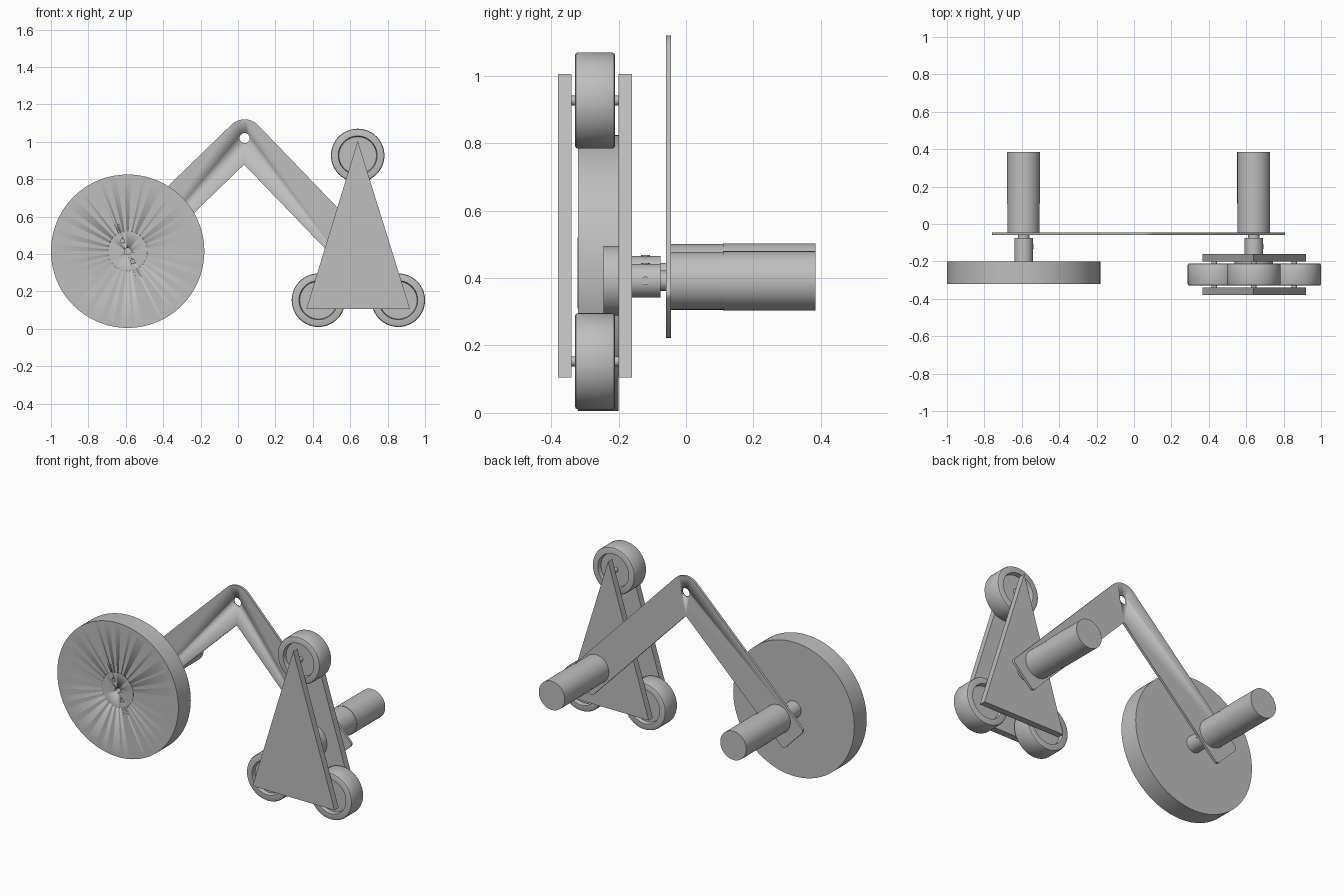
import bpy, bmesh
from math import cos, sin, pi, atan2, radians
from mathutils import Vector, Matrix

if "Cube" in bpy.data.objects:
    bpy.data.objects.remove(bpy.data.objects["Cube"], do_unlink=True)

grey = bpy.data.materials.new("plain_grey")
grey.use_nodes = True
grey.diffuse_color = (0.52, 0.52, 0.52, 1)
grey.node_tree.nodes["Principled BSDF"].inputs["Base Color"].default_value = (0.52, 0.52, 0.52, 1)


def finish(name, bm):
    bmesh.ops.recalc_face_normals(bm, faces=bm.faces)
    mesh = bpy.data.meshes.new(name)
    bm.to_mesh(mesh)
    bm.free()
    mesh.materials.append(grey)
    ob = bpy.data.objects.new(name, mesh)
    bpy.context.collection.objects.link(ob)
    bpy.ops.object.select_all(action='DESELECT')
    ob.select_set(True)
    bpy.context.view_layer.objects.active = ob
    bpy.ops.object.shade_smooth_by_angle(angle=radians(30))
    return ob


def lathe(name, profile, x, z, steps=64):
    """Revolve (radius, y) points about an axis along y through x, z."""
    bm = bmesh.new()
    verts = [bm.verts.new((r, y, 0)) for r, y in profile]
    edges = [bm.edges.new(pair) for pair in zip(verts, verts[1:])]
    bmesh.ops.spin(bm, geom=verts + edges, cent=(0, 0, 0), axis=(0, 1, 0),
                   angle=2 * pi, steps=steps)
    bmesh.ops.remove_doubles(bm, verts=bm.verts, dist=1e-5)
    bmesh.ops.translate(bm, verts=bm.verts, vec=(x, 0, z))
    return finish(name, bm)


def rod(name, x, z, r, y0, y1, steps=48):
    return lathe(name, [(0, y0), (r, y0), (r, y1), (0, y1)], x, z, steps)


def plate(name, outline, y0, y1):
    """Extrude an x, z outline along y."""
    bm = bmesh.new()
    face = bm.faces.new([bm.verts.new((x, y0, z)) for x, z in outline])
    ext = bmesh.ops.extrude_face_region(bm, geom=[face])
    moved = [g for g in ext["geom"] if isinstance(g, bmesh.types.BMVert)]
    bmesh.ops.translate(bm, verts=moved, vec=(0, y1 - y0, 0))
    return finish(name, bm)


def drill(target, x, z, r, y0, y1):
    cutter = rod("hole_cutter", x, z, r, y0, y1, 32)
    cutter.hide_render = True
    mod = target.modifiers.new("hole", 'BOOLEAN')
    mod.operation, mod.solver, mod.object = 'DIFFERENCE', 'EXACT', cutter
    bpy.context.view_layer.objects.active = target
    bpy.ops.object.modifier_apply(modifier=mod.name)
    bpy.data.objects.remove(cutter, do_unlink=True)


pivot = Vector((0.035, 1.02))
wheel_axis = Vector((-0.59, 0.415))
carrier_axis = Vector((0.64, 0.392))
HALF = 0.1

# Bent arm: two bars meeting in a rounded elbow
dl = (wheel_axis - pivot).normalized()
dr = (carrier_axis - pivot).normalized()
nl, nr = Vector((dl.y, -dl.x)), Vector((-dr.y, dr.x))


def bar_end(axis, d, n):
    """Square end with small rounded corners, outer side first."""
    tip, c = axis + d * 0.15, 0.02
    pts = []
    for side in (1, -1):
        centre = tip + n * side * (HALF - c) - d * c
        arc = [centre + n * side * c * cos(a * pi / 8) + d * c * sin(a * pi / 8)
               for a in range(5)]
        pts += arc if side == 1 else arc[::-1]
    return pts


nl, nr = (n if n.y > 0 else -n for n in (nl, nr))
a0, a1 = atan2(nr.y, nr.x), atan2(nl.y, nl.x)
elbow = [pivot + HALF * Vector((cos(a0 + (a1 - a0) * i / 16), sin(a0 + (a1 - a0) * i / 16)))
         for i in range(17)]
inner = pivot + (dl + dr) * HALF / abs(dl.x * dr.y - dl.y * dr.x)
arm = plate("bent_arm", elbow + bar_end(wheel_axis, dl, nl) + [inner]
            + bar_end(carrier_axis, dr, nr)[::-1], -0.06, -0.045)
drill(arm, pivot.x, pivot.y, 0.027, -0.2, 0.1)

# Drive units: motor, gearbox, boss, shaft coupler and set screws
for side, axis, y_end in (("right", wheel_axis, -0.2), ("left", carrier_axis, -0.16)):
    x, z = axis
    lathe(side + "_motor", [(0, -0.045), (0.086, -0.045), (0.086, 0.11), (0.088, 0.11),
                            (0.088, 0.385), (0, 0.385)], x, z)
    rod(side + "_motor_boss", x, z, 0.03, -0.08, -0.045)
    rod(side + "_coupler", x, z, 0.05, y_end, -0.075)
    for i, turn in enumerate((0, pi / 2)):
        bm = bmesh.new()
        bmesh.ops.create_cone(bm, cap_ends=True, segments=20, radius1=0.013,
                              radius2=0.013, depth=0.02)
        bmesh.ops.transform(bm, verts=bm.verts, matrix=Matrix.Translation((x, -0.12, z))
                            @ Matrix.Rotation(turn, 4, 'Y') @ Matrix.Translation((0, 0, 0.043))
                            @ Matrix.Rotation(0, 4, 'X'))
        finish(f"{side}_set_screw_{i + 1}", bm)

# Large drive wheel with its flush hub
wx, wz = wheel_axis
wheel = rod("large_wheel", wx, wz, 0.41, -0.32, -0.2, 128)
hub = rod("large_wheel_hub", wx, wz, 0.105, -0.3215, -0.29, 64)
for dx, dz, r in ((0, 0, 0.018), (-0.028, 0.055, 0.01), (0.028, -0.055, 0.01)):
    for part in (wheel, hub):
        drill(part, wx + dx, wz + dz, r, -0.4, -0.26)

# Triangular carrier: two plates and the hub flange between them
triangle = [(0.365, 0.105), (0.92, 0.105), (0.64, 1.005)]
plate("carrier_front_plate", triangle, -0.38, -0.34)
plate("carrier_back_plate", triangle, -0.2, -0.16)
rod("carrier_hub", *carrier_axis, 0.103, -0.245, -0.2, 64)

# Three small wheels with recessed centres, on through axles
MID = -0.27
half = [(0, 0.035), (0.1, 0.035), (0.104, 0.06), (0.133, 0.06), (0.14, 0.057), (0.143, 0.05)]
tread = [(r, MID - w) for r, w in half] + [(r, MID + w) for r, w in reversed(half)]
for name, x, z in (("top", 0.64, 0.927), ("right", 0.43, 0.153), ("left", 0.857, 0.153)):
    lathe(name + "_small_wheel", tread, x, z)
    rod(name + "_axle", x, z, 0.015, -0.345, -0.195, 24)
